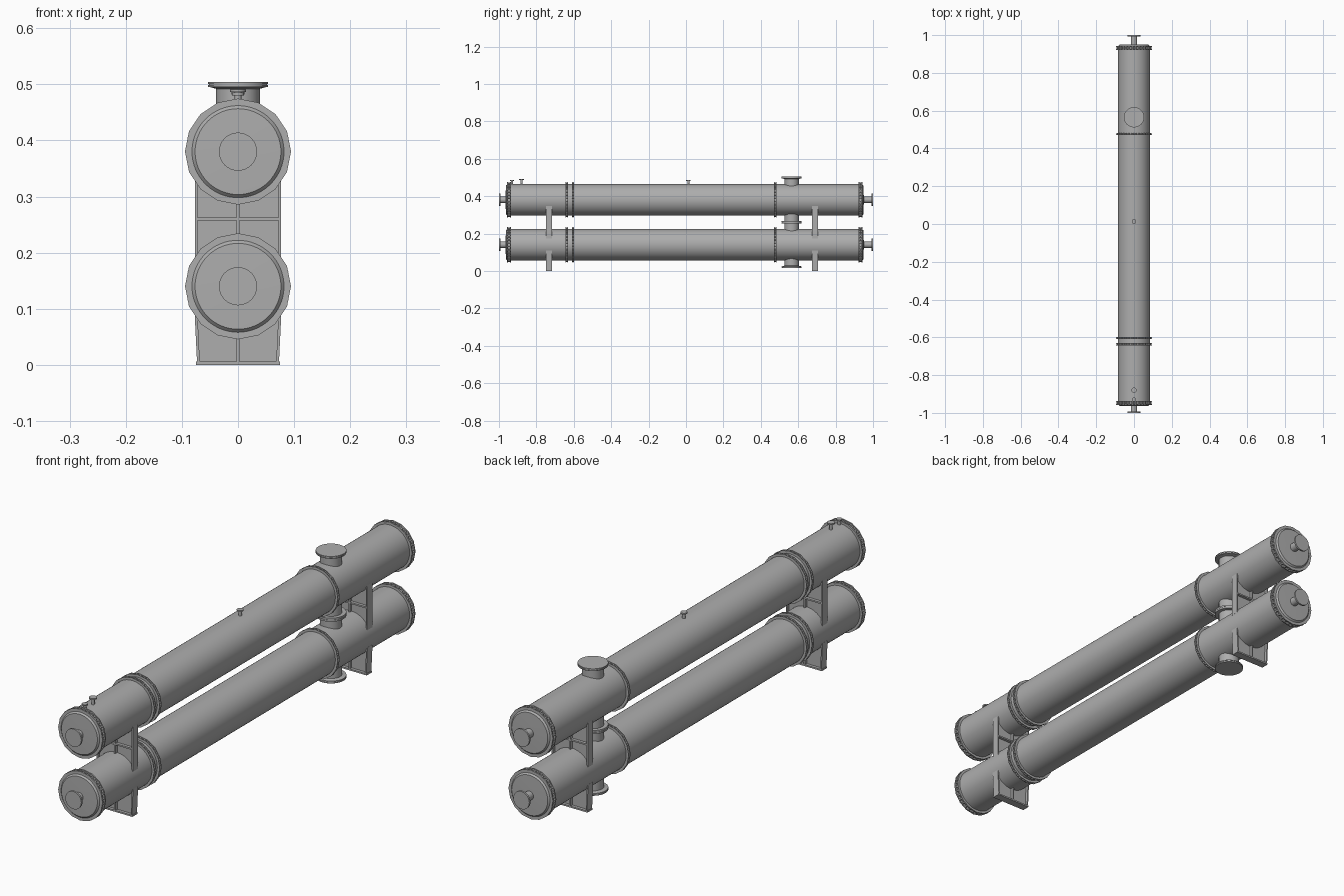
import bpy, bmesh, math
from mathutils import Matrix, Vector

if "Cube" in bpy.data.objects:
    bpy.data.objects.remove(bpy.data.objects["Cube"])

R = 0.084            # shell radius
LEVELS = {"lower": 0.14, "upper": 0.38}

STEEL = bpy.data.materials.new("dark_steel")
STEEL.diffuse_color = (0.42, 0.42, 0.42, 1)
STEEL.use_nodes = True
STEEL.node_tree.nodes["Principled BSDF"].inputs["Base Color"].default_value = STEEL.diffuse_color


def finish(name, bm, smooth=True):
    bmesh.ops.recalc_face_normals(bm, faces=bm.faces)
    me = bpy.data.meshes.new(name)
    bm.to_mesh(me)
    bm.free()
    me.materials.append(STEEL)
    ob = bpy.data.objects.new(name, me)
    bpy.context.collection.objects.link(ob)
    if smooth:
        bpy.ops.object.select_all(action='DESELECT')
        ob.select_set(True)
        bpy.context.view_layer.objects.active = ob
        bpy.ops.object.shade_smooth_by_angle(angle=math.radians(20))
    return ob


def lathe(bm, profile, center, direction, seg=48):
    """Revolve (radius, height) points about a direction; ends are capped."""
    rot = Vector((0, 0, 1)).rotation_difference(Vector(direction)).to_matrix().to_4x4()
    m = Matrix.Translation(center) @ rot
    rings = [[bm.verts.new(m @ Vector((r * math.cos(2 * math.pi * i / seg),
                                       r * math.sin(2 * math.pi * i / seg), h)))
              for i in range(seg)] for r, h in profile]
    for a, b in zip(rings, rings[1:]):
        for i in range(seg):
            j = (i + 1) % seg
            bm.faces.new((a[i], a[j], b[j], b[i]))
    bm.faces.new(rings[0][::-1])
    bm.faces.new(rings[-1])


def turned(name, profile, center, direction, seg=48):
    bm = bmesh.new()
    lathe(bm, profile, center, direction, seg)
    return finish(name, bm)


def box(bm, x, y, z):
    m = Matrix.Translation((sum(x) / 2, sum(y) / 2, sum(z) / 2)) @ \
        Matrix.Diagonal((x[1] - x[0], y[1] - y[0], z[1] - z[0], 1))
    bmesh.ops.create_cube(bm, size=1, matrix=m)


def bolted_joint(name, y, z, width, plate, count=32):
    """Two thin 16-sided plates with a ring of bolts bridging the gap."""
    bm = bmesh.new()
    for s in (-1, 1):
        y0 = y + s * (width - plate) / 2
        lathe(bm, [(0.0945, -plate / 2), (0.0945, plate / 2)], (0, y0, z), (0, 1, 0), 16)
    for i in range(count):
        a = 2 * math.pi * (i + 0.5) / count
        c = (0.0885 * math.cos(a), y, z + 0.0885 * math.sin(a))
        h = width / 2 - plate / 2
        lathe(bm, [(0.005, -h), (0.005, h)], c, (0, 1, 0), 6)
    finish(name, bm, False)


# Shells, end covers, bolted joints and end nozzles (the back end is a little shorter)
for level, z in LEVELS.items():
    turned(level + "_shell", [(R, -0.945), (R, 0.935)], (0, 0, z), (0, 1, 0), 64)
    for end, s, e in (("front", -1, 0.957), ("back", 1, 0.943)):
        turned(f"{level}_{end}_cover",
               [(0.082, e - 0.02), (0.082, e), (0.0765, e + 0.006), (0.02, e + 0.0075)],
               (0, 0, z), (0, s, 0), 64)
        turned(f"{level}_{end}_end_nozzle",
               [(0.017, e - 0.005), (0.017, 0.993), (0.034, 0.993), (0.034, 1.0)],
               (0, 0, z), (0, s, 0), 32)
        bolted_joint(f"{level}_{end}_end_flange", s * (e - 0.0105), z, 0.021, 0.005)
    for i, y in enumerate((-0.637, -0.604, 0.477)):
        bolted_joint(f"{level}_girth_flange_{i + 1}", y, z, 0.012, 0.0025)

# Large vertical nozzles: top, bottom and the pair joining the shells
NY = 0.565
nozzle = [(0.039, 0.06), (0.039, 0.112), (0.050, 0.115), (0.0535, 0.115),
          (0.0535, 0.119), (0.052, 0.119), (0.052, 0.1205), (0.0535, 0.1205), (0.0535, 0.124)]
turned("top_nozzle", nozzle, (0, NY, 0.38), (0, 0, 1))
turned("bottom_nozzle", nozzle, (0, NY, 0.14), (0, 0, -1))
joint = [(0.039, 0.06), (0.039, 0.113), (0.0535, 0.113), (0.0535, 0.1195), (0.052, 0.1195), (0.052, 0.12)]
turned("link_nozzle_lower", joint, (0, NY, 0.14), (0, 0, 1))
turned("link_nozzle_upper", joint, (0, NY, 0.38), (0, 0, -1))

# Small vent and gauge fittings on the upper shell
for name, y, top, r in (("vent_fitting", -0.88, 0.491, 0.014), ("gauge_fitting", -0.93, 0.485, 0.011),
                        ("middle_fitting", 0.013, 0.487, 0.012)):
    turned(name, [(0.006, 0.45), (0.006, top - 0.005), (r, top - 0.005), (r, top)],
           (0, y, 0), (0, 0, 1), 20)

# Support saddles: cross web, side plates, centre rib and base plates
for end, y in (("front", -0.733), ("back", 0.69)):
    w = 0.0155
    bm = bmesh.new()
    box(bm, (-0.075, 0.075), (y - w, y + w), (0, 0.006))
    box(bm, (-0.073, 0.073), (y - 0.004, y + 0.004), (0.004, 0.10))
    box(bm, (-0.003, 0.003), (y - w, y + w), (0.004, 0.10))
    for s in (-1, 1):
        before = set(bm.verts)
        box(bm, (s * 0.0745 - 0.0025, s * 0.0745 + 0.0025), (y - w, y + w), (0.004, 0.108))
        for v in set(bm.verts) - before:      # legs lean slightly inward at the foot
            v.co.x += s * (-0.004 if v.co.z < 0.05 else 0.001)
    finish(end + "_base_saddle", bm, False)

    bm = bmesh.new()
    box(bm, (-0.077, 0.077), (y - w, y + w), (0.257, 0.263))
    box(bm, (-0.074, 0.074), (y - 0.004, y + 0.004), (0.176, 0.345))
    box(bm, (-0.003, 0.003), (y - w, y + w), (0.21, 0.31))
    for s in (-1, 1):
        box(bm, (s * 0.0745 - 0.0025, s * 0.0745 + 0.0025), (y - w, y + w), (0.174, 0.347))
    finish(end + "_middle_saddle", bm, False)
